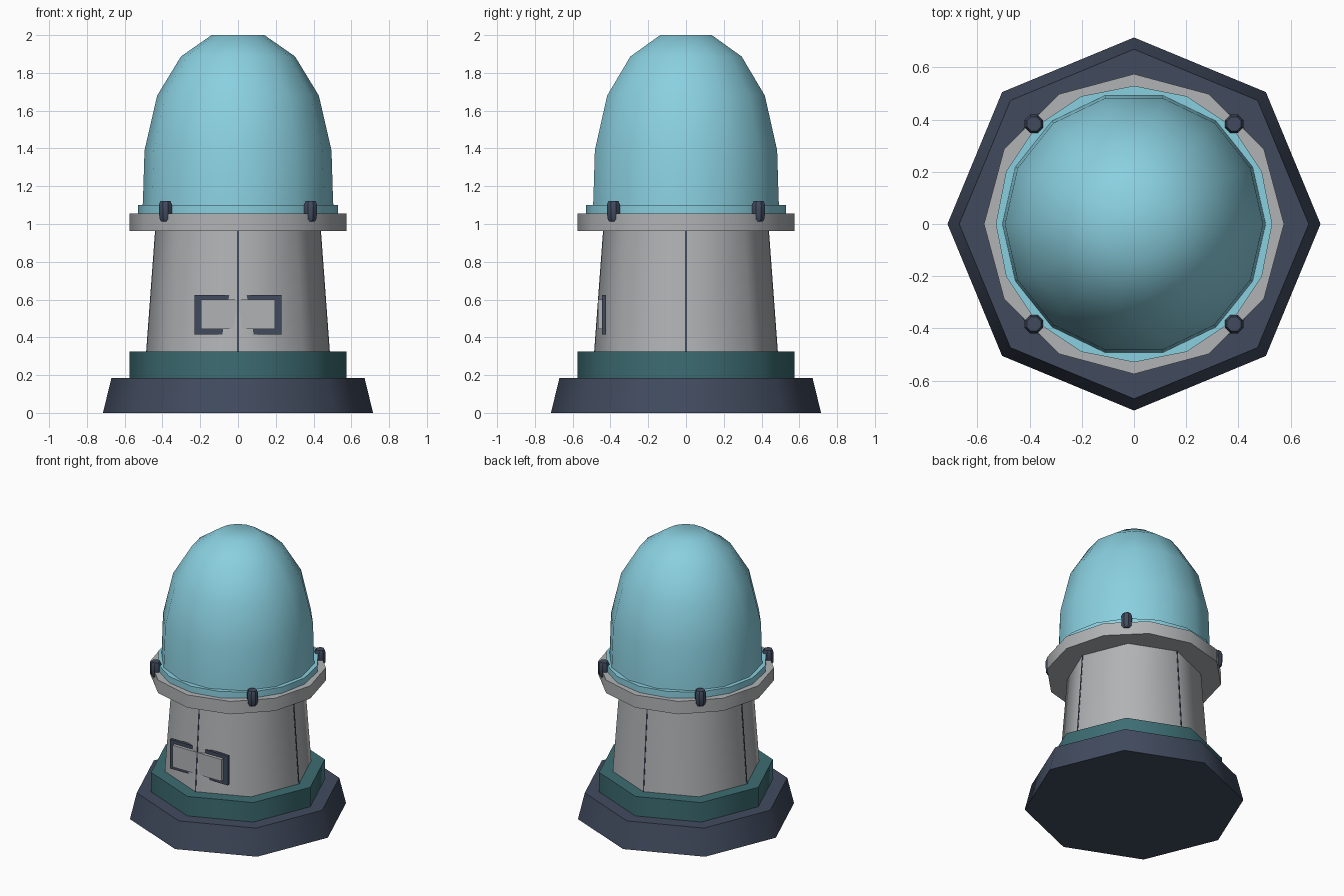
import bpy, bmesh, math
from mathutils import Matrix

if "Cube" in bpy.data.objects:
    bpy.data.objects.remove(bpy.data.objects["Cube"])


def material(name, rgb):
    m = bpy.data.materials.new(name)
    m.diffuse_color = (*rgb, 1)
    m.use_nodes = True
    m.node_tree.nodes["Principled BSDF"].inputs["Base Color"].default_value = m.diffuse_color
    return m


NAVY = material("dark navy", (0.053, 0.070, 0.112))
TEAL = material("deep teal", (0.046, 0.152, 0.170))
GREY = material("light grey", (0.44, 0.45, 0.46))
BLUE = material("pale blue glass", (0.255, 0.63, 0.745))


def finish(name, bm, mat, smooth):
    bmesh.ops.recalc_face_normals(bm, faces=bm.faces)
    me = bpy.data.meshes.new(name)
    bm.to_mesh(me)
    bm.free()
    ob = bpy.data.objects.new(name, me)
    bpy.context.collection.objects.link(ob)
    me.materials.append(mat)
    if smooth:
        bpy.ops.object.select_all(action='DESELECT')
        ob.select_set(True)
        bpy.context.view_layer.objects.active = ob
        bpy.ops.object.shade_smooth_by_angle(angle=math.radians(smooth))
    return ob


def lathe(name, profile, sides, mat, smooth=0, centre=(0, 0), turn=0.0):
    """Capped n-sided solid through (radius, height) points."""
    bm = bmesh.new()
    rings = []
    for r, z in profile:
        angles = [turn + 2 * math.pi * i / sides for i in range(sides)]
        rings.append([bm.verts.new((centre[0] + r * math.cos(a),
                                    centre[1] + r * math.sin(a), z)) for a in angles])
    for low, high in zip(rings, rings[1:]):
        for i in range(sides):
            j = (i + 1) % sides
            bm.faces.new((low[i], low[j], high[j], high[i]))
    bm.faces.new(rings[0][::-1])
    bm.faces.new(rings[-1])
    return finish(name, bm, mat, smooth)


def box(name, x, y, z, mat):
    bm = bmesh.new()
    bmesh.ops.create_cube(bm, size=1)
    for v in bm.verts:
        v.co = [r[0] if c < 0 else r[1] for c, r in zip(v.co, (x, y, z))]
    return finish(name, bm, mat, 0)


# Stepped octagonal foot and column
lathe("base", [(0.715, 0), (0.67, 0.185)], 8, NAVY, 50)
lathe("lower_collar", [(0.575, 0.185), (0.575, 0.325)], 8, TEAL, 50)
lathe("column", [(0.485, 0.325), (0.438, 0.965)], 8, GREY, 50)

# Ring, glass flange and dome
lathe("upper_ring", [(0.575, 0.963), (0.575, 1.055)], 12, GREY, 40)
lathe("dome_flange", [(0.53, 1.055), (0.53, 1.1)], 16, BLUE, 40)
lathe("dome", [(0.507, 1.06), (0.503, 1.13), (0.495, 1.39), (0.428, 1.68),
               (0.302, 1.887), (0.14, 2.0)], 14, BLUE, 50)

# Hairline seams on four column edges
for i, side in enumerate(("right", "back", "left", "front")):
    bm = bmesh.new()
    ends = []
    for r, z in ((0.4862, 0.325), (0.4392, 0.963)):
        ends += [bm.verts.new((r + d, s, z)) for d, s in
                 ((-0.006, -0.004), (0, -0.004), (0, 0.004), (-0.006, 0.004))]
    for f in ((0, 1, 2, 3), (4, 5, 6, 7), (0, 1, 5, 4), (1, 2, 6, 5), (2, 3, 7, 6), (3, 0, 4, 7)):
        bm.faces.new([ends[k] for k in f])
    bmesh.ops.rotate(bm, verts=bm.verts, matrix=Matrix.Rotation(i * math.pi / 2, 3, 'Z'))
    finish(side + "_seam", bm, NAVY, 0)

# Front plate, partly sunk into the column edge
box("plate_frame", (-0.23, 0.23), (-0.444, -0.423), (0.415, 0.625), NAVY)
box("plate_panel", (-0.195, 0.195), (-0.466, -0.436), (0.443, 0.6), GREY)

# Four clips holding the dome
for sx, sy, label in ((1, 1, "back_right"), (-1, 1, "back_left"),
                      (1, -1, "front_right"), (-1, -1, "front_left")):
    lathe(label + "_clip", [(0.024, 1.012), (0.035, 1.03), (0.038, 1.1), (0.029, 1.122)],
          8, NAVY, 30, (0.384 * sx, 0.384 * sy), math.pi / 8)
